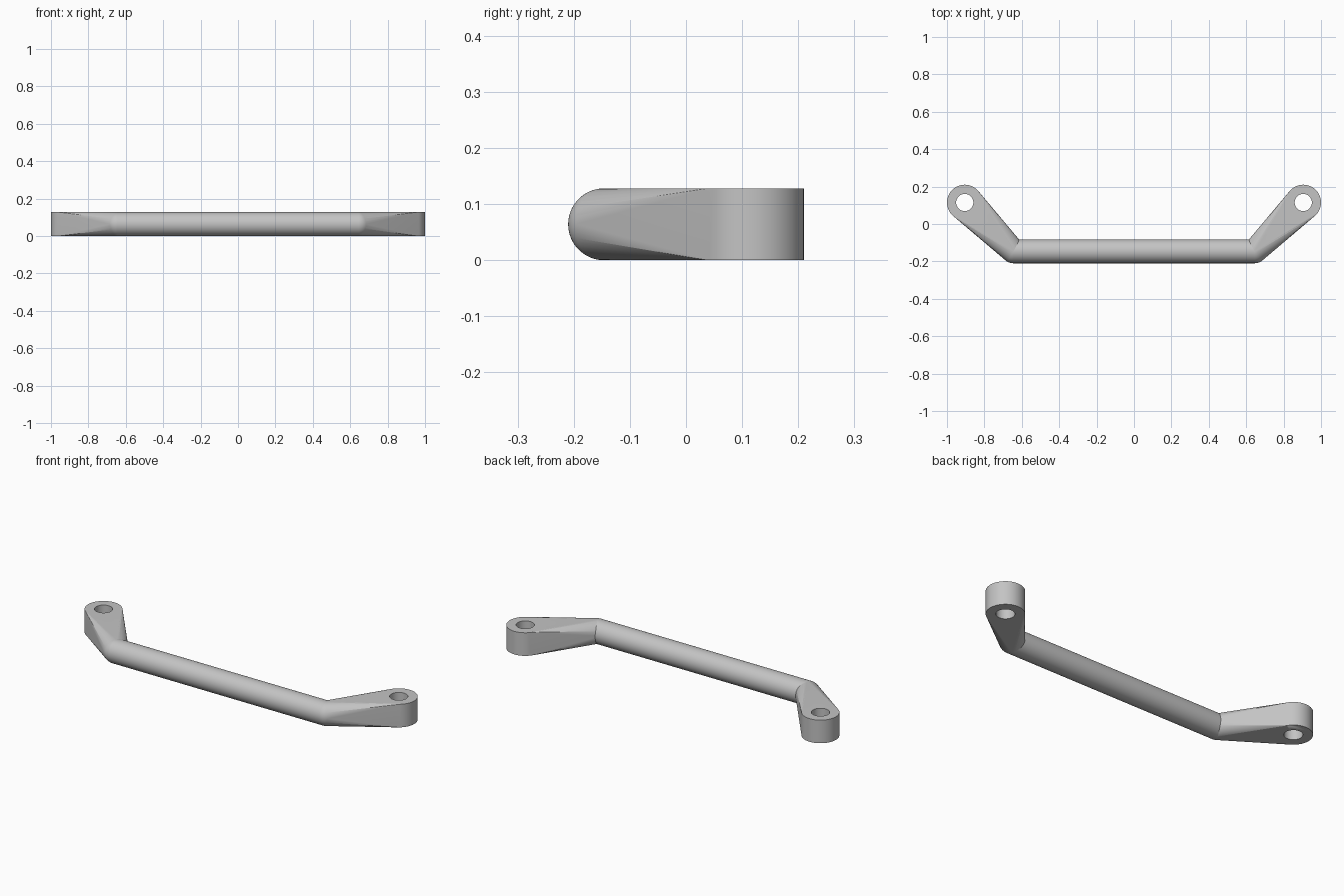
import bpy, bmesh
from math import pi
from mathutils import Matrix, Vector

cube = bpy.data.objects.get("Cube")
if cube:
    bpy.data.objects.remove(cube)

R = 0.064                        # bar radius, half the overall height
BEND = Vector((0.645, -0.146, R))
EYE = Vector((0.905, 0.115, R))
EYE_R, HOLE_R = 0.095, 0.046

metal = bpy.data.materials.new("grey_metal")
metal.use_nodes = True
colour = (0.55, 0.55, 0.55, 1)
metal.diffuse_color = colour
metal.node_tree.nodes["Principled BSDF"].inputs["Base Color"].default_value = colour


def make_object(name, bm):
    bmesh.ops.recalc_face_normals(bm, faces=bm.faces[:])
    mesh = bpy.data.meshes.new(name)
    bm.to_mesh(mesh)
    bm.free()
    mesh.materials.append(metal)
    obj = bpy.data.objects.new(name, mesh)
    bpy.context.collection.objects.link(obj)
    return obj


def add_cylinder(bm, radius, depth, matrix):
    bmesh.ops.create_cone(bm, cap_ends=True, segments=64, radius1=radius,
                          radius2=radius, depth=depth, matrix=matrix)


def select_only(obj):
    bpy.ops.object.select_all(action='DESELECT')
    obj.select_set(True)
    bpy.context.view_layer.objects.active = obj


def smooth(obj):
    select_only(obj)
    bpy.ops.object.shade_smooth_by_angle(angle=pi / 6)


# Straight grip bar
turn = Matrix.Rotation(pi / 2, 4, 'Y')
bm = bmesh.new()
add_cylinder(bm, R, 2 * BEND.x, Matrix.Translation((0, BEND.y, R)) @ turn)
smooth(make_object("grip_bar", bm))

# Arms: hull from the rounded bend to the upright mounting eye, then drilled
for side, name in ((1, "left_arm"), (-1, "right_arm")):
    flip = Vector((side, 1, 1))
    bend, eye = BEND * flip, EYE * flip
    bm = bmesh.new()
    bmesh.ops.create_uvsphere(bm, u_segments=64, v_segments=32, radius=R,
                              matrix=Matrix.Translation(bend) @ turn)
    add_cylinder(bm, EYE_R, 2 * R, Matrix.Translation(eye))
    bmesh.ops.delete(bm, geom=bm.edges[:] + bm.faces[:], context='EDGES_FACES')
    hull = bmesh.ops.convex_hull(bm, input=bm.verts[:])
    loose = {v for v in hull["geom_interior"] + hull["geom_unused"]
             if isinstance(v, bmesh.types.BMVert)}
    bmesh.ops.delete(bm, geom=list(loose), context='VERTS')
    bmesh.ops.dissolve_limit(bm, angle_limit=0.002, verts=bm.verts[:], edges=bm.edges[:])
    arm = make_object(name, bm)

    # Screw hole
    bm = bmesh.new()
    add_cylinder(bm, HOLE_R, 4 * R, Matrix.Translation(eye))
    cutter = make_object("hole_cutter", bm)
    cutter.hide_render = True
    cut = arm.modifiers.new("screw_hole", 'BOOLEAN')
    cut.operation = 'DIFFERENCE'
    cut.solver = 'EXACT'
    cut.object = cutter
    select_only(arm)
    bpy.ops.object.modifier_apply(modifier=cut.name)
    bpy.data.objects.remove(cutter)
    smooth(arm)
